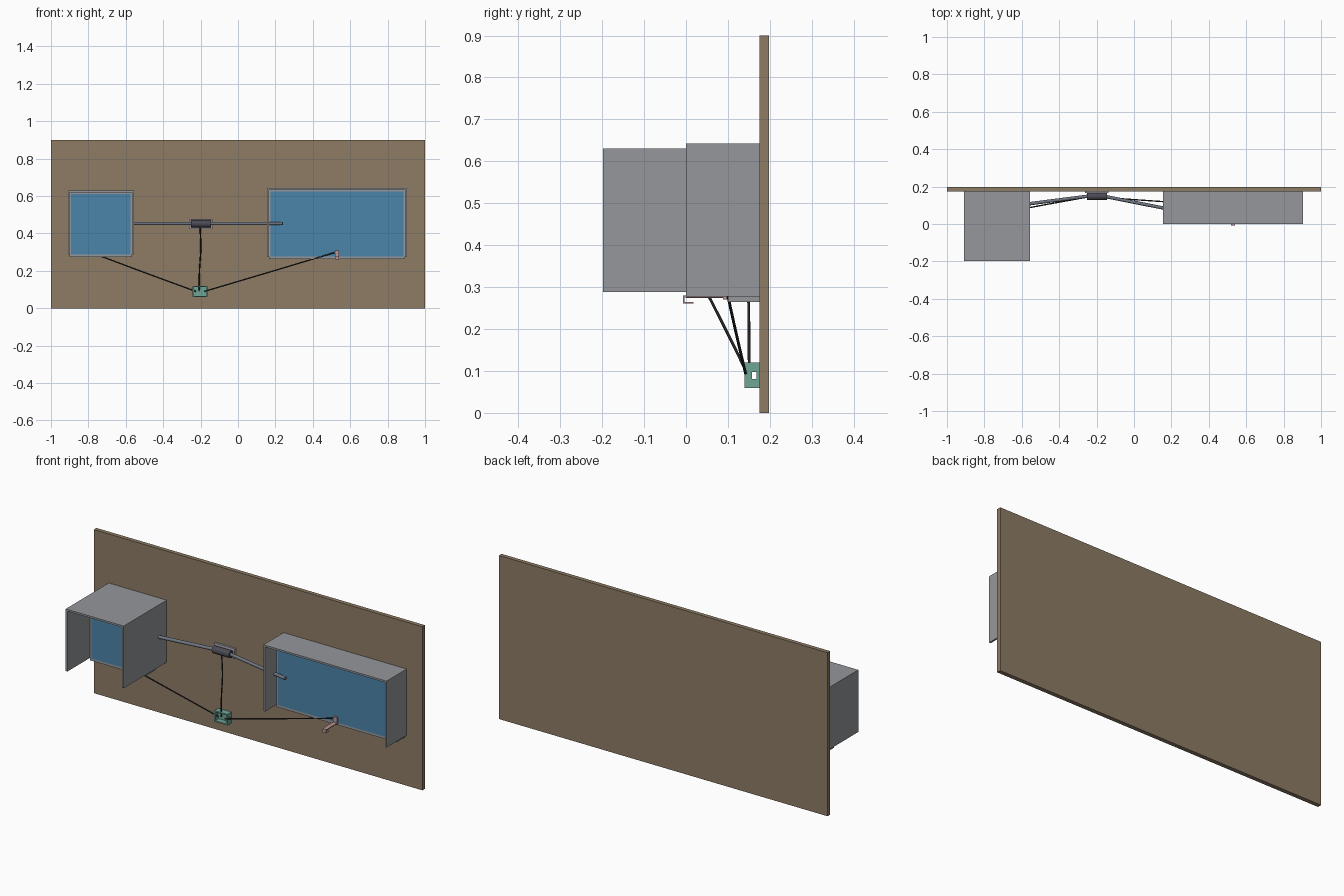
import bpy, bmesh
from mathutils import Vector

if "Cube" in bpy.data.objects:
    bpy.data.objects.remove(bpy.data.objects["Cube"])


def mat(name, rgb):
    m = bpy.data.materials.new(name)
    m.diffuse_color = (*rgb, 1)
    m.use_nodes = True
    m.node_tree.nodes["Principled BSDF"].inputs["Base Color"].default_value = m.diffuse_color
    return m


WOOD = mat("wood", (0.27, 0.20, 0.13))
GREY = mat("hood_grey", (0.30, 0.31, 0.33))
BLUE = mat("screen_blue", (0.07, 0.23, 0.40))
DARK = mat("dark_metal", (0.07, 0.07, 0.09))
STEEL = mat("arm_steel", (0.16, 0.18, 0.22))
LILAC = mat("plate_lilac", (0.45, 0.42, 0.50))
PINK = mat("clip_pink", (0.50, 0.30, 0.30))
GREEN = mat("box_green", (0.16, 0.38, 0.31))
BLACK = mat("cable_black", (0.02, 0.02, 0.02))


def finish(bm, name, material):
    bmesh.ops.recalc_face_normals(bm, faces=bm.faces)
    me = bpy.data.meshes.new(name)
    bm.to_mesh(me)
    bm.free()
    ob = bpy.data.objects.new(name, me)
    bpy.context.collection.objects.link(ob)
    me.materials.append(material)
    return ob


def extrude(name, pts, offset, material):
    """Extrude a flat polygon along an offset vector."""
    bm = bmesh.new()
    f = bm.faces.new([bm.verts.new(p) for p in pts])
    r = bmesh.ops.extrude_face_region(bm, geom=[f])
    bmesh.ops.translate(bm, vec=offset, verts=[v for v in r["geom"] if isinstance(v, bmesh.types.BMVert)])
    if not any(g.is_valid and g == f for g in bm.faces):
        bm.faces.new([v for v in bm.verts[:len(pts)]])
    return finish(bm, name, material)


def box(name, x, y, z, material):
    pts = [(x[0], y[0], z[0]), (x[1], y[0], z[0]), (x[1], y[0], z[1]), (x[0], y[0], z[1])]
    return extrude(name, pts, (0, y[1] - y[0], 0), material)


def rod(name, a, b, r, material, sides=16):
    a, b = Vector(a), Vector(b)
    bm = bmesh.new()
    bmesh.ops.create_cone(bm, cap_ends=True, segments=sides, radius1=r, radius2=r, depth=(b - a).length)
    bm.transform((b - a).to_track_quat('Z', 'Y').to_matrix().to_4x4())
    bmesh.ops.translate(bm, vec=(a + b) / 2, verts=bm.verts)
    for f in bm.faces:
        f.smooth = len(f.verts) == 4
    for e in bm.edges:
        e.smooth = all(len(f.verts) == 4 for f in e.link_faces)
    return finish(bm, name, material)


def cable(name, pts, r=0.0035):
    cu = bpy.data.curves.new(name, 'CURVE')
    cu.dimensions = '3D'
    cu.bevel_depth, cu.bevel_resolution, cu.use_fill_caps = r, 2, True
    cu.resolution_u = 6
    s = cu.splines.new('BEZIER')
    s.bezier_points.add(len(pts) - 1)
    for p, co in zip(s.bezier_points, pts):
        p.co = co
        p.handle_left_type = p.handle_right_type = 'AUTO'
    ob = bpy.data.objects.new(name, cu)
    bpy.context.collection.objects.link(ob)
    cu.materials.append(BLACK)


def monitor(side, x0, x1, front, zb, zh, zt, yb0, yb1, t=0.01, bezel=0.014):
    # three-sided hood, open at the bottom and front
    prof = [(x0, zh), (x0, zt), (x1, zt), (x1, zh), (x1 - t, zh), (x1 - t, zt - t), (x0 + t, zt - t), (x0 + t, zh)]
    extrude(side + "_hood", [(x, front, z) for x, z in prof], (0, 0.175 - front, 0), GREY)
    # display body and its blue panel
    box(side + "_display_body", (x0 + t, x1 - t), (yb0, yb1), (zb, zt - t), GREY)
    b = t + bezel * 0.6
    box(side + "_screen", (x0 + b, x1 - b), (yb0 - 0.002, yb0 + 0.004), (zb + bezel, zt - b), BLUE)


# back board
box("back_board", (-1, 1), (0.175, 0.198), (0, 0.9), WOOD)

# two hooded displays
monitor("left", -0.91, -0.557, -0.198, 0.274, 0.288, 0.63, 0.0, 0.092)
monitor("right", 0.155, 0.904, 0.0, 0.264, 0.277, 0.642, 0.1, 0.175)

# wall mount with pivot barrel and two arms
box("mount_plate", (-0.262, -0.136), (0.165, 0.175), (0.424, 0.478), LILAC)
rod("mount_barrel", (-0.25, 0.148, 0.452), (-0.145, 0.148, 0.452), 0.02, DARK, 24)
rod("left_arm", (-0.22, 0.152, 0.453), (-0.64, 0.098, 0.453), 0.009, STEEL)
rod("right_arm", (-0.18, 0.152, 0.453), (0.24, 0.069, 0.453), 0.009, STEEL)

# junction box: open tray with a cable slot in each side
jb = box("junction_box", (-0.243, -0.163), (0.14, 0.175), (0.059, 0.12), GREEN)
cavity = box("box_cavity_cutter", (-0.236, -0.170), (0.13, 0.169), (0.066, 0.113), GREEN)
slot = box("box_slot_cutter", (-0.3, -0.1), (0.158, 0.168), (0.081, 0.097), GREEN)
for cutter in (cavity, slot):
    m = jb.modifiers.new("cut", 'BOOLEAN')
    m.object, m.solver = cutter, 'EXACT'
    cutter.hide_render = True
    cutter.hide_set(True)

# clip under the right display
cx = (0.518, 0.541)
box("clip_arm", cx, (-0.002, 0.095), (0.275, 0.280), PINK)
box("clip_back", cx, (0.088, 0.098), (0.270, 0.310), PINK)
hook = [(0.018, 0.280), (-0.007, 0.280), (-0.007, 0.261), (0.018, 0.261),
        (0.018, 0.265), (-0.003, 0.265), (-0.003, 0.276), (0.018, 0.276)]
extrude("clip_hook", [(cx[0], y, z) for y, z in hook], (cx[1] - cx[0], 0, 0), PINK)

# cables into the junction box
cable("left_cable", [(-0.73, 0.055, 0.277), (-0.47, 0.104, 0.18), (-0.225, 0.148, 0.09)])
cable("right_cable", [(0.53, 0.095, 0.302), (0.18, 0.118, 0.197), (-0.18, 0.143, 0.09)])
cable("mount_cable", [(-0.203, 0.148, 0.44), (-0.199, 0.149, 0.32), (-0.206, 0.15, 0.2), (-0.208, 0.151, 0.09)])
